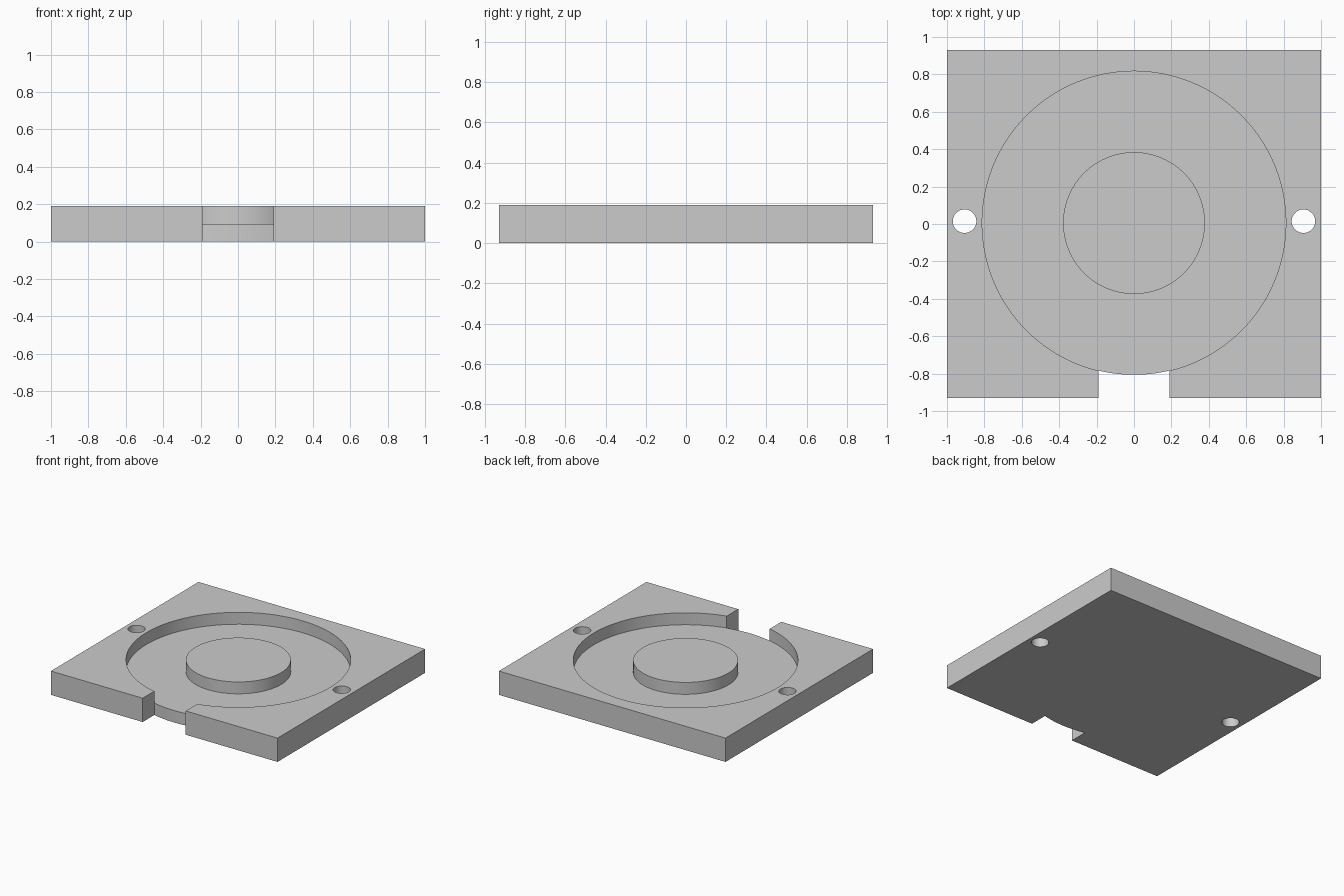
import bpy
import bmesh
import math

if "Cube" in bpy.data.objects:
    bpy.data.objects.remove(bpy.data.objects["Cube"], do_unlink=True)

HALF_Y = 0.93
TOP = 0.19
FLOOR = 0.095
CENTRE_Y = 0.005
POCKET_R = 0.812
SLOT_X = 0.19

grey = bpy.data.materials.new("light grey")
grey.use_nodes = True
colour = (0.6, 0.6, 0.6, 1)
grey.diffuse_color = colour
grey.node_tree.nodes["Principled BSDF"].inputs["Base Color"].default_value = colour


def prism(name, outline, z0, z1):
    """Extrude a closed outline, given anticlockwise, from z0 to z1."""
    bm = bmesh.new()
    face = bm.faces.new([bm.verts.new((x, y, z0)) for x, y in outline])
    grown = bmesh.ops.extrude_face_region(bm, geom=[face])["geom"]
    top = [v for v in grown if isinstance(v, bmesh.types.BMVert)]
    bmesh.ops.translate(bm, verts=top, vec=(0, 0, z1 - z0))
    bmesh.ops.recalc_face_normals(bm, faces=bm.faces)
    mesh = bpy.data.meshes.new(name)
    bm.to_mesh(mesh)
    bm.free()
    mesh.materials.append(grey)
    obj = bpy.data.objects.new(name, mesh)
    bpy.context.collection.objects.link(obj)
    return obj


def arc(x, y, r, a0, a1, steps):
    angles = [a0 + (a1 - a0) * i / steps for i in range(steps + 1)]
    return [(x + r * math.cos(a), y + r * math.sin(a)) for a in angles]


def circle(x, y, r, sides):
    return arc(x, y, r, 0, math.tau, sides)[:-1]


def activate(obj):
    bpy.ops.object.select_all(action="DESELECT")
    obj.select_set(True)
    bpy.context.view_layer.objects.active = obj


def cut(obj, cutter):
    mod = obj.modifiers.new("cut", "BOOLEAN")
    mod.operation = "DIFFERENCE"
    mod.solver = "EXACT"
    mod.object = cutter
    activate(obj)
    bpy.ops.object.modifier_apply(modifier=mod.name)
    bpy.data.objects.remove(cutter, do_unlink=True)


# Rectangular base plate
plate = prism("base_plate", [(-1, -HALF_Y), (1, -HALF_Y), (1, HALF_Y), (-1, HALF_Y)], 0, TOP)

# Front slot, stopping at the curved edge of the pocket floor
slot_r = POCKET_R - 0.001
half = math.asin(SLOT_X / slot_r)
down = -math.pi / 2
edge = arc(0, CENTRE_Y, slot_r, down + half, down - half, 24)
cut(plate, prism("slot_cutter", [(-SLOT_X, -1.2), (SLOT_X, -1.2)] + edge, -0.1, 0.4))

# Round pocket, half the plate deep
cut(plate, prism("pocket_cutter", circle(0, CENTRE_Y, POCKET_R, 128), FLOOR, 0.4))

# Through holes on both sides
for side in (-1, 1):
    cut(plate, prism("hole_cutter", circle(side * 0.906, 0.015, 0.063, 48), -0.1, 0.4))

# Central boss, sunk slightly into the pocket floor
boss = prism("centre_boss", circle(0, CENTRE_Y, 0.379, 96), FLOOR - 0.02, TOP)

for part in (plate, boss):
    activate(part)
    bpy.ops.object.shade_smooth_by_angle(angle=math.radians(30))
